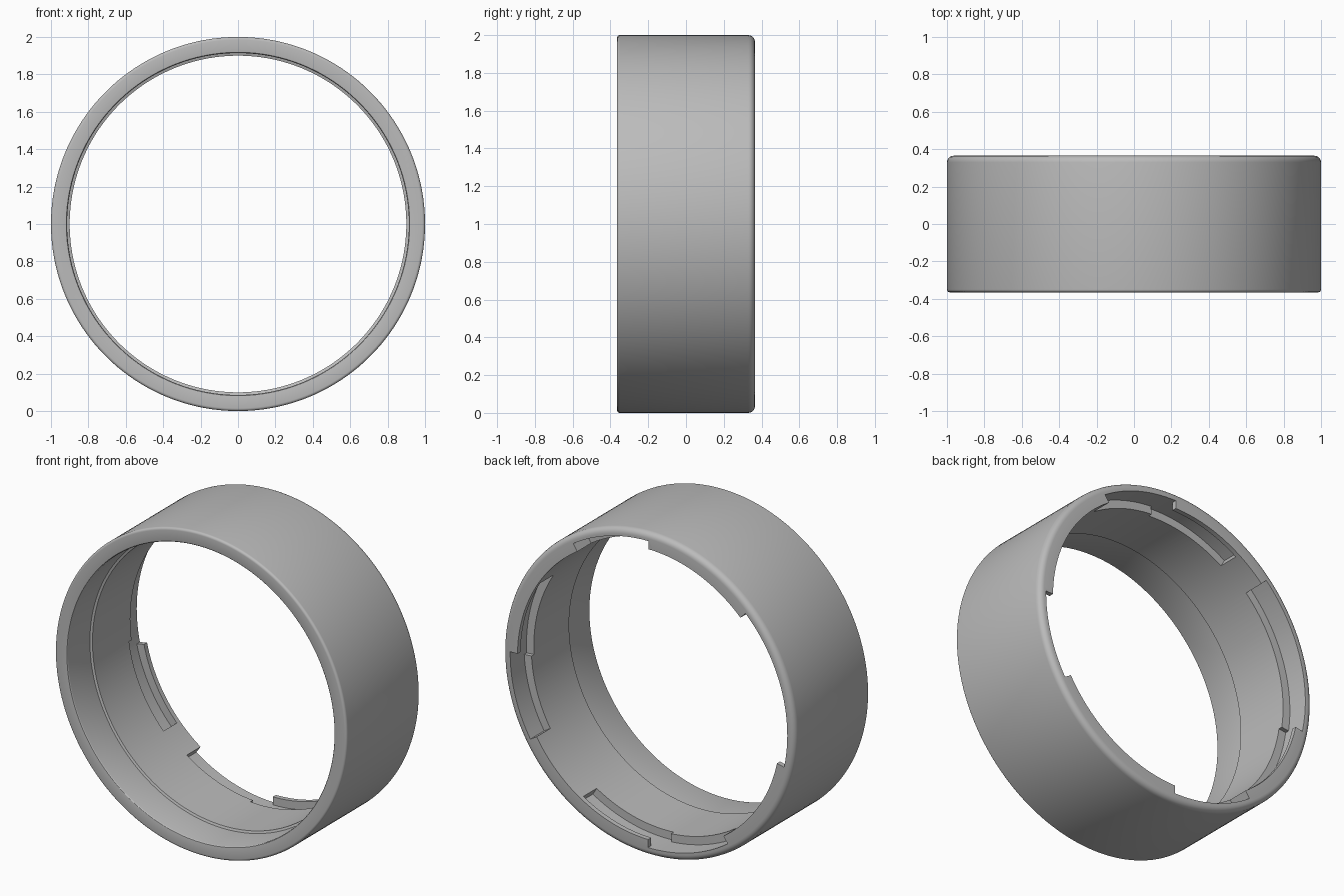
import bpy
import bmesh
from math import radians, cos, sin, pi

cube = bpy.data.objects.get("Cube")
if cube:
    bpy.data.objects.remove(cube, do_unlink=True)

HALF = 0.365      # half of the ring's depth
BORE = 0.9        # inner radius
POCKET = 0.95     # radius of the bayonet recesses


def polar(r, y, a):
    return (r * cos(a), y, r * sin(a) + 1)


def make_object(name, bm):
    bmesh.ops.recalc_face_normals(bm, faces=bm.faces)
    mesh = bpy.data.meshes.new(name)
    bm.to_mesh(mesh)
    bm.free()
    obj = bpy.data.objects.new(name, mesh)
    bpy.context.collection.objects.link(obj)
    return obj


def sweep(name, profile, start=0, end=360):
    """Turn an (r, y) profile around the y axis, fully or over an arc."""
    bm = bmesh.new()
    full = end - start == 360
    steps = 180 if full else max(4, int((end - start) / 2))
    loops = []
    for i in range(steps if full else steps + 1):
        a = radians(start + (end - start) * i / steps)
        loops.append([bm.verts.new(polar(r, y, a)) for r, y in profile])
    n = len(profile)
    for i in range(steps):
        one, two = loops[i], loops[(i + 1) % len(loops)]
        for j in range(n):
            k = (j + 1) % n
            bm.faces.new((one[j], one[k], two[k], two[j]))
    if not full:
        bm.faces.new(loops[0])
        bm.faces.new(loops[-1])
    return make_object(name, bm)


def fillet(r, y, size, a0, a1, steps=5):
    """Rounded corner centred on (r, y)."""
    angles = [radians(a0 + (a1 - a0) * i / steps) for i in range(steps + 1)]
    return [(r + size * cos(a), y + size * sin(a)) for a in angles]


# Ring body with rounded rims and a wider front bore
front_round, back_round, lip = 0.015, 0.035, 0.008
profile = fillet(1 - front_round, -HALF + front_round, front_round, -90, 0)
profile += fillet(1 - back_round, HALF - back_round, back_round, 0, 90)
profile += [(BORE, HALF), (BORE, -0.14), (0.914, -0.145)]
profile += fillet(0.914 + lip, -HALF + lip, lip, 180, 270, 3)
ring = sweep("ring_body", profile)


def cut(name, y0, y1, start, end):
    box = [(0.85, y0), (POCKET, y0), (POCKET, y1), (0.85, y1)]
    cutter = sweep(name, box, start, end)
    cutter.hide_render = True
    mod = ring.modifiers.new(name, "BOOLEAN")
    mod.operation = "DIFFERENCE"
    mod.solver = "EXACT"
    mod.object = cutter
    bpy.context.view_layer.objects.active = ring
    bpy.ops.object.modifier_apply(modifier=name)
    bpy.data.objects.remove(cutter, do_unlink=True)


# Bayonet entries open to the back, each followed by a locking slot
for start, end in ((57, 90), (134.3, 192.3), (235.3, 270.3), (328.7, 360.7)):
    cut("entry", 0.23, 0.45, start, end)
    cut("slot", 0.205, 0.335, end - 4.1, end + 31.1)

# Single grey finish
grey = bpy.data.materials.new("grey")
grey.use_nodes = True
colour = (0.5, 0.5, 0.5, 1)
grey.diffuse_color = colour
grey.node_tree.nodes["Principled BSDF"].inputs["Base Color"].default_value = colour
ring.data.materials.clear()
ring.data.materials.append(grey)

bpy.ops.object.select_all(action="DESELECT")
ring.select_set(True)
bpy.context.view_layer.objects.active = ring
bpy.ops.object.shade_smooth_by_angle(angle=radians(30))
